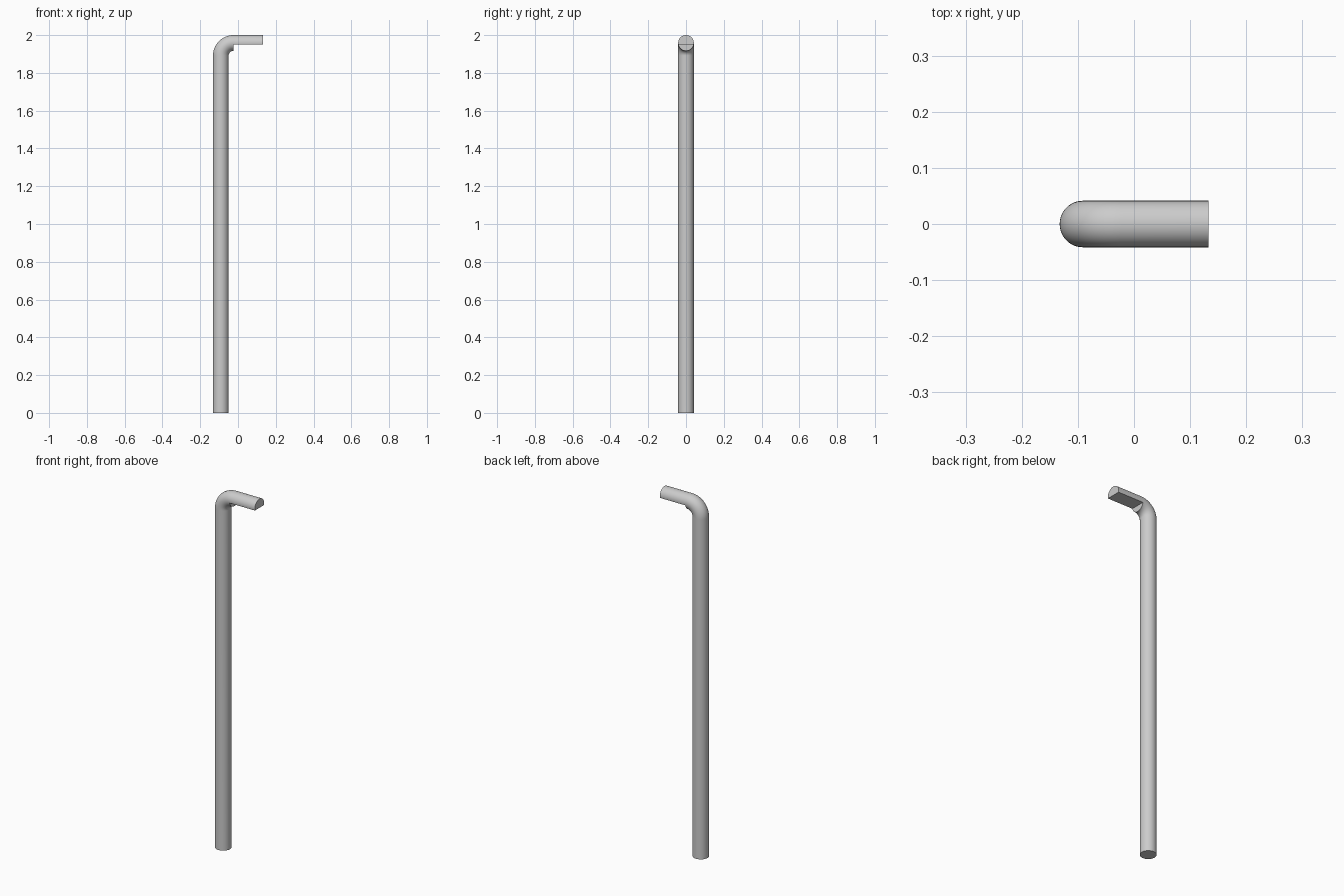
import bpy, bmesh, math
from mathutils import Vector

if "Cube" in bpy.data.objects:
    bpy.data.objects.remove(bpy.data.objects["Cube"])

R = 0.0415            # rod radius
X0 = -0.091           # shaft axis
TOP = 2.0 - R         # arm axis height
BEND = 0.067          # bend radius on the axis
END = 0.1325          # arm tip
SIDES, STEPS = 48, 16

# Path stations: (position, bend angle from vertical)
path = [(Vector((X0, 0, 0)), 0.0)]
for i in range(STEPS + 1):
    a = math.pi / 2 * i / STEPS
    path.append((Vector((X0 + BEND - BEND * math.cos(a), 0,
                         TOP - BEND + BEND * math.sin(a))), a))
path.append((Vector((END, 0, TOP)), math.pi / 2))

# Bent round rod swept along the path
bm = bmesh.new()
rings = []
for p, a in path:
    side = Vector((math.cos(a), 0, -math.sin(a)))
    rings.append([bm.verts.new(p + R * (side * math.cos(t) + Vector((0, math.sin(t), 0))))
                  for t in (2 * math.pi * k / SIDES for k in range(SIDES))])
for r0, r1 in zip(rings, rings[1:]):
    for k in range(SIDES):
        n = (k + 1) % SIDES
        bm.faces.new((r0[k], r0[n], r1[n], r1[k]))
bm.faces.new(rings[0][::-1])
bm.faces.new(rings[-1])
bmesh.ops.recalc_face_normals(bm, faces=bm.faces)
me = bpy.data.meshes.new("bent_rod")
bm.to_mesh(me)
bm.free()
rod = bpy.data.objects.new("bent_rod", me)
bpy.context.collection.objects.link(rod)

# Cutter that mills the underside of the arm flat
x1, x2, z1, z2 = X0 + BEND + 0.0005, 0.2, 1.88, 1.95
bpy.ops.mesh.primitive_cube_add(size=1, location=((x1 + x2) / 2, 0, (z1 + z2) / 2))
cutter = bpy.context.object
cutter.name = "flat_cutter"
cutter.scale = (x2 - x1, 0.2, z2 - z1)
cutter.hide_render = True

# Apply the cut and shade smooth with sharp edges
bpy.ops.object.select_all(action='DESELECT')
bpy.context.view_layer.objects.active = rod
rod.select_set(True)
mod = rod.modifiers.new("flat", 'BOOLEAN')
mod.operation = 'DIFFERENCE'
mod.solver = 'EXACT'
mod.object = cutter
bpy.ops.object.modifier_apply(modifier=mod.name)
bpy.data.objects.remove(cutter)
bpy.ops.object.shade_smooth_by_angle(angle=math.radians(35))
